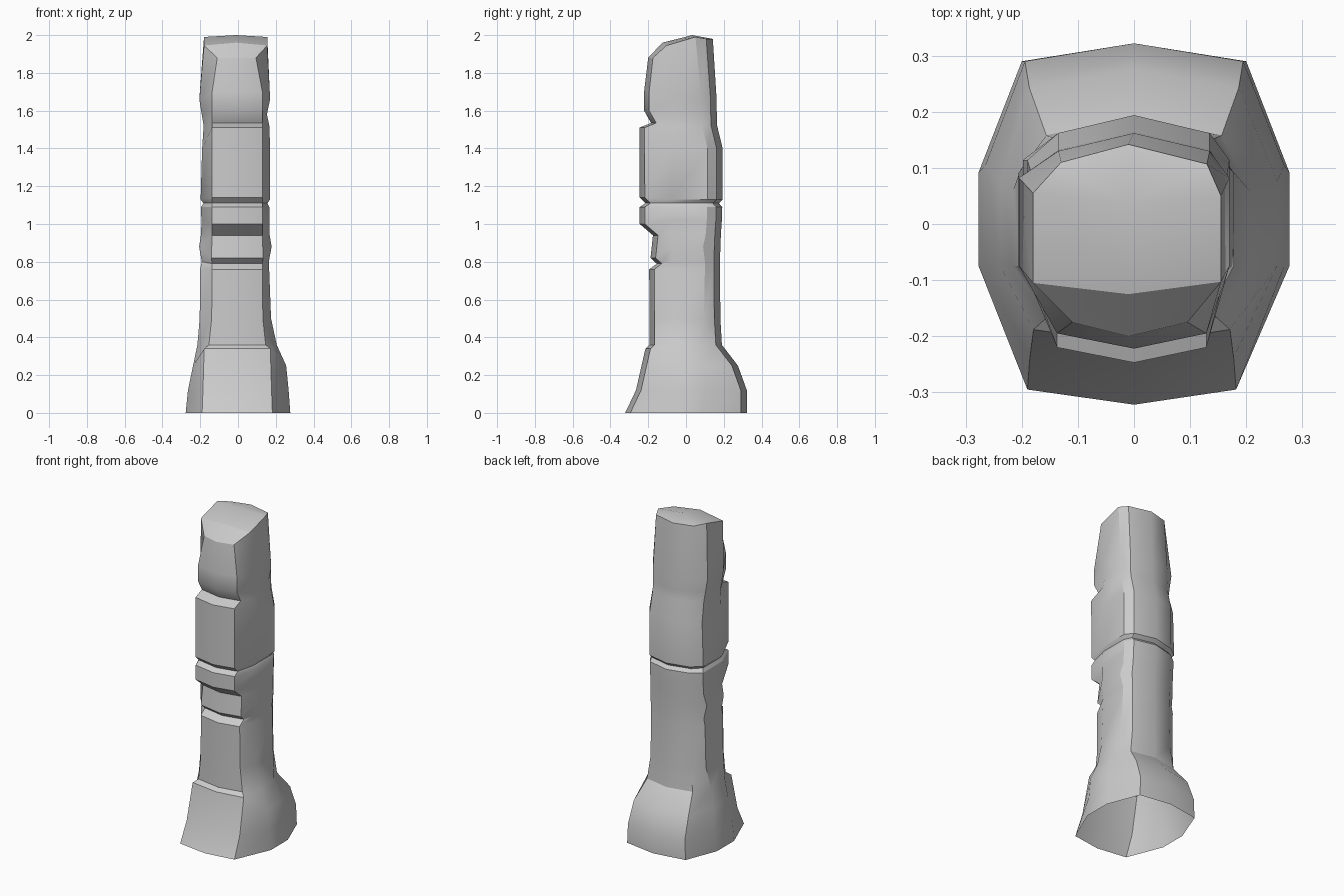
import bpy, bmesh

# Ring stations: front z, front y, side/back z, left x, right x, back y
rings = [
    (0.00, -.322, 0.00, -.277, .277, .322),
    (0.12, -.265, 0.12, -.265, .268, .322),
    (0.34, -.215, 0.25, -.238, .255, .275),
    (0.36, -.193, 0.36, -.215, .205, .190),
    (0.50, -.193, 0.50, -.203, .175, .182),
    (0.76, -.195, 0.76, -.200, .165, .180),
    (0.79, -.155, 0.80, -.192, .163, .180),
    (0.82, -.188, 0.88, -.206, .178, .182),
    (0.94, -.175, 0.95, -.195, .166, .185),
    (1.00, -.245, 1.02, -.194, .166, .190),
    (1.09, -.245, 1.09, -.196, .166, .192),
    (1.11, -.215, 1.11, -.183, .156, .174),
    (1.14, -.245, 1.13, -.198, .170, .194),
    (1.51, -.247, 1.40, -.190, .170, .194),
    (1.535, -.185, 1.52, -.182, .166, .165),
    (1.60, -.222, 1.58, -.192, .153, .163),
    (1.70, -.222, 1.66, -.205, .170, .162),
]


def ring_points(zf, yf, zs, xl, xr, yb):
    """Ten-sided section, counter-clockwise from the front centre."""
    t = max(0, min(1, (xr - .17) / .107))       # flare of the base
    k = .137 + .053 * t
    b = .135 + .065 * t
    yc = yf + .027
    ys = yb - .08 - .15 * t
    yk = yb - .032
    return [(0, yf, zf), (k - .008, yc, zf), (xr, -.075, zs), (xr, ys, zs), (b, yk, zs),
            (0, yb, zs), (-b, yk, zs), (xl, ys, zs), (xl, -.075, zs), (-k, yc, zf)]


bm = bmesh.new()
loops = [[bm.verts.new(p) for p in ring_points(*r)] for r in rings]

# Sloped tip rim
tip = [(-.01, -.2, 1.88), (.095, -.175, 1.88), (.155, -.103, 1.945), (.155, .05, 1.99),
       (.13, .107, 1.98), (-.01, .142, 1.98), (-.13, .11, 1.98), (-.18, .055, 1.99),
       (-.18, -.105, 1.945), (-.11, -.175, 1.88)]
loops.append([bm.verts.new(p) for p in tip])

# Skin between neighbouring rings; the base stays open
for lo, hi in zip(loops, loops[1:]):
    for i in range(10):
        j = (i + 1) % 10
        bm.faces.new((lo[i], lo[j], hi[j], hi[i]))

# Faceted cap around the two central ridge points
a = bm.verts.new((-.01, -.125, 1.96))
b = bm.verts.new((-.01, .033, 2.0))
v = loops[-1]
for f in ((v[0], v[1], v[2], a), (a, v[2], v[3], b), (b, v[3], v[4], v[5]),
          (b, v[5], v[6], v[7]), (a, b, v[7], v[8]), (v[0], a, v[8], v[9])):
    bm.faces.new(f)

mesh = bpy.data.meshes.new("carved_column")
bm.to_mesh(mesh)
bm.free()
column = bpy.data.objects.new("carved_column", mesh)
bpy.context.collection.objects.link(column)
bpy.context.view_layer.objects.active = column
column.select_set(True)
bpy.ops.object.shade_smooth_by_angle()
